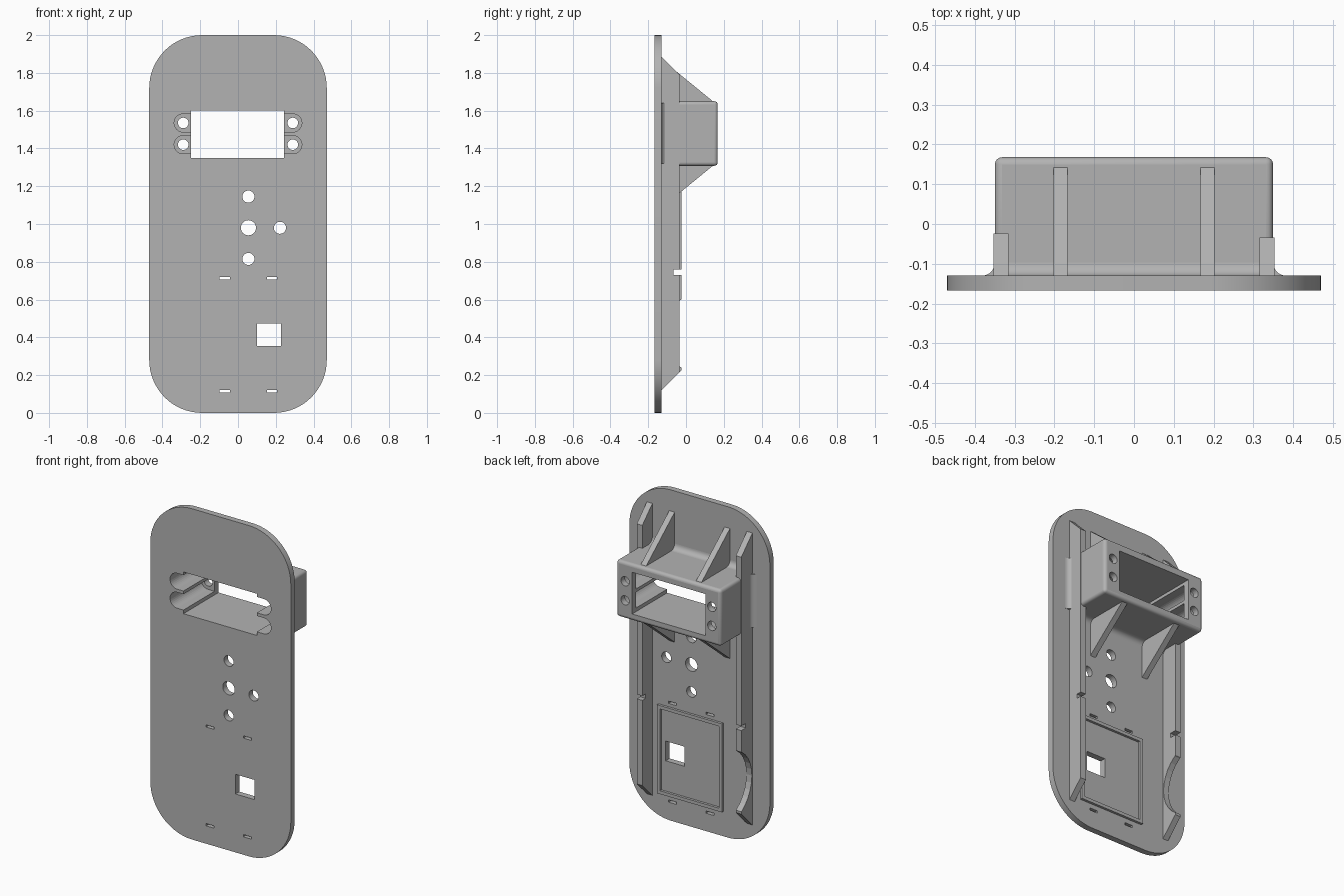
import bpy, bmesh
from math import cos, sin, pi, radians

if "Cube" in bpy.data.objects:
    bpy.data.objects.remove(bpy.data.objects["Cube"])

grey = bpy.data.materials.new("plain_grey")
grey.use_nodes = True
TONE = (0.45, 0.45, 0.45, 1)
grey.diffuse_color = TONE
grey.node_tree.nodes["Principled BSDF"].inputs["Base Color"].default_value = TONE

BACK = -0.13        # rear face of the plate
FRONT = -0.167


def arc(cx, cy, r, a, b, n=16):
    return [(cx + r * cos(radians(a + (b - a) * i / n)),
             cy + r * sin(radians(a + (b - a) * i / n))) for i in range(n + 1)]


def circle(cx, cy, r):
    return arc(cx, cy, r, 0, 360, 32)[:-1]


def rect(x0, x1, y0, y1):
    return [(x0, y0), (x1, y0), (x1, y1), (x0, y1)]


def prisms(name, outlines, axis, lo, hi, cutter=False):
    """Extrude flat outlines along one axis into a single object."""
    place = {"x": lambda u, v, w: (w, u, v),
             "y": lambda u, v, w: (u, w, v),
             "z": lambda u, v, w: (u, v, w)}[axis]
    bm = bmesh.new()
    for pts in outlines:
        a = [bm.verts.new(place(u, v, lo)) for u, v in pts]
        b = [bm.verts.new(place(u, v, hi)) for u, v in pts]
        bm.faces.new(a)
        bm.faces.new(b[::-1])
        for i in range(len(pts)):
            j = (i + 1) % len(pts)
            bm.faces.new((a[j], a[i], b[i], b[j]))
    bmesh.ops.recalc_face_normals(bm, faces=bm.faces)
    mesh = bpy.data.meshes.new(name)
    bm.to_mesh(mesh)
    bm.free()
    mesh.materials.append(grey)
    ob = bpy.data.objects.new(name, mesh)
    bpy.context.scene.collection.objects.link(ob)
    if cutter:
        ob.hide_render = True
        ob.hide_viewport = True
        ob.display_type = "WIRE"
    return ob


def cut(ob, *cutters):
    for c in cutters:
        m = ob.modifiers.new(c.name, "BOOLEAN")
        m.operation = "DIFFERENCE"
        m.solver = "EXACT"
        m.object = c


def smooth(ob, angle=35):
    bpy.ops.object.select_all(action="DESELECT")
    ob.select_set(True)
    bpy.context.view_layer.objects.active = ob
    bpy.ops.object.shade_smooth_by_angle(angle=radians(angle))


# Cutters: display window, screw pockets, screw holes, plate openings
window = prisms("window_cutter", [rect(-0.248, 0.243, 1.35, 1.602)], "y", -0.4, 0.4, True)
pockets, screws = [], []
for z in (1.42, 1.535):
    right = arc(0.29, z, 0.048, -90, 90) + [(0.23, z + 0.048), (0.23, z - 0.048)]
    pockets += [right, [(-x, v) for x, v in right]]
    screws += [circle(0.29, z, 0.028), circle(-0.29, z, 0.028)]
pocket = prisms("pocket_cutter", pockets, "y", -0.4, 0.13, True)
screw = prisms("screw_hole_cutter", screws, "y", 0, 0.4, True)
openings = [circle(0.055, 1.145, 0.032), circle(0.055, 0.98, 0.04),
            circle(0.222, 0.98, 0.032), circle(0.055, 0.815, 0.032),
            rect(0.1, 0.227, 0.353, 0.472)]
openings += [rect(x - 0.027, x + 0.027, z - 0.007, z + 0.007)
             for x in (-0.07, 0.18) for z in (0.115, 0.712)]
opening = prisms("opening_cutter", openings, "y", -0.4, 0.4, True)

# Rounded face plate
W, R = 0.47, 0.28
outline = (arc(W - R, 2 - R, R, 0, 90) + arc(R - W, 2 - R, R, 90, 180)
           + arc(R - W, R, R, 180, 270) + arc(W - R, R, R, 270, 360))
plate = prisms("face_plate", [outline], "y", FRONT, BACK)
cut(plate, window, pocket, opening)
smooth(plate)

# Rear housing with softened edges
housing = prisms("rear_housing", [rect(-0.35, 0.35, 1.308, 1.65)], "y", -0.15, 0.168)
bevel = housing.modifiers.new("soft_edges", "BEVEL")
bevel.width = 0.018
bevel.segments = 4
cut(housing, window, pocket, screw)
smooth(housing)

# Fillets where the housing meets the plate
F = 0.033
for s, side in ((1, "left"), (-1, "right")):
    curve = arc(0.35 + F, BACK + F, F, 180, 270, 8)
    pts = [(s * x, y) for x, y in curve + [(0.345, BACK)]]
    smooth(prisms("housing_fillet_" + side, [pts], "z", 1.32, 1.64))
for s, z, name in ((1, 1.65, "top"), (-1, 1.308, "bottom")):
    curve = arc(F, F, F, 180, 270, 8) + [(-0.005, 0)]
    pts = [(BACK + y, z + s * v) for v, y in curve]
    smooth(prisms("housing_fillet_" + name, [pts], "x", -0.33, 0.33))

# Triangular gussets above and below the housing
for x, side in ((0.185, "left"), (-0.185, "right")):
    for name, z, s in (("upper", 1.65, 1), ("lower", 1.308, -1)):
        tri = [(BACK, z + s * 0.222), (0.142, z), (0.142, z - s * 0.02), (BACK, z - s * 0.02)]
        g = prisms(name + "_gusset_" + side, [tri], "x", x - 0.018, x + 0.018)
        cut(g, window)

# Long side rails with a notch, the right one also scooped out
notch = prisms("notch_cutter", [rect(-0.066, 0.1, 0.731, 0.758)], "x", -0.5, 0.5, True)
scoop = prisms("scoop_cutter", [circle(0.087, 0.42, 0.212)], "x", -0.5, 0, True)
for s, side, top in ((1, "left", -0.034), (-1, "right", -0.024)):
    h = top - BACK
    prof = [(BACK, 0.12), (top, 0.12 + h), (top, 1.885 - h), (BACK, 1.885)]
    lo, hi = sorted((s * 0.316, s * 0.353))
    rail = prisms("side_rail_" + side, [prof], "x", lo, hi)
    cut(rail, notch, pocket)
    if s < 0:
        cut(rail, scoop)

# Thin raised rim around the lower module seat
rim = prisms("module_rim", [rect(-0.16, 0.275, 0.15, 0.685)], "y", BACK - 0.005, BACK + 0.015)
inner = prisms("rim_cutter", [rect(-0.14, 0.255, 0.17, 0.665)], "y", -0.4, 0.4, True)
cut(rim, inner)
